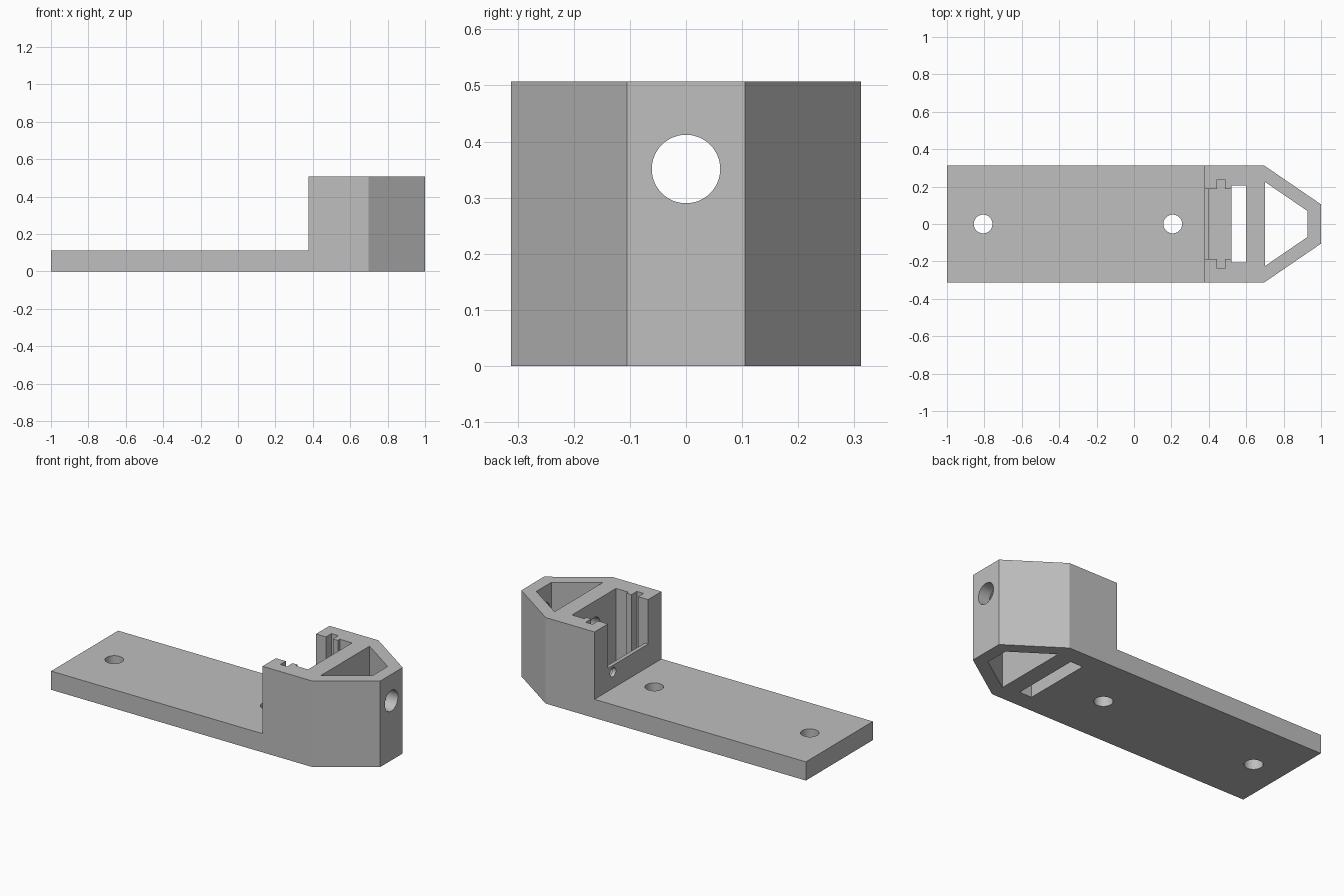
import bpy, bmesh
from mathutils import Matrix, Vector

if "Cube" in bpy.data.objects:
    bpy.data.objects.remove(bpy.data.objects["Cube"])

grey = bpy.data.materials.new("light grey plastic")
grey.use_nodes = True
GREY = (0.52, 0.52, 0.52, 1)
grey.diffuse_color = GREY
grey.node_tree.nodes["Principled BSDF"].inputs["Base Color"].default_value = GREY

HALF = 0.312      # half width of the body
TOP = 0.507       # height of the raised head
PLATE = 0.11      # thickness of the base plate
FACE = 0.378      # where the head rises from the plate
SEAM = 0.60       # joint between holder and nose


def link(name, bm):
    bmesh.ops.recalc_face_normals(bm, faces=bm.faces)
    mesh = bpy.data.meshes.new(name)
    bm.to_mesh(mesh)
    bm.free()
    mesh.materials.append(grey)
    obj = bpy.data.objects.new(name, mesh)
    bpy.context.collection.objects.link(obj)
    return obj


def prism(name, half_outline, z0, z1):
    """Extrude an outline mirrored across the length axis."""
    outline = half_outline + [(x, -y) for x, y in reversed(half_outline)]
    bm = bmesh.new()
    face = bm.faces.new([bm.verts.new((x, y, z0)) for x, y in outline])
    grown = bmesh.ops.extrude_face_region(bm, geom=[face])["geom"]
    bmesh.ops.translate(bm, vec=(0, 0, z1 - z0),
                        verts=[v for v in grown if isinstance(v, bmesh.types.BMVert)])
    return link(name, bm)


def box(name, x0, x1, half, z0, z1):
    return prism(name, [(x0, half), (x1, half)], z0, z1)


def rod(name, centre, radius, length, along_x=False):
    bm = bmesh.new()
    turn = Matrix.Rotation(1.570796, 4, "Y") if along_x else Matrix()
    bmesh.ops.create_cone(bm, cap_ends=True, segments=48, radius1=radius, radius2=radius,
                          depth=length, matrix=Matrix.Translation(Vector(centre)) @ turn)
    return link(name, bm)


def cut(obj, cutters):
    bpy.ops.object.select_all(action="DESELECT")
    bpy.context.view_layer.objects.active = obj
    obj.select_set(True)
    for c in cutters:
        c.hide_render = True
        mod = obj.modifiers.new("cut", "BOOLEAN")
        mod.operation = "DIFFERENCE"
        mod.solver = "EXACT"
        mod.object = c
        bpy.ops.object.modifier_apply(modifier=mod.name)
        bpy.data.objects.remove(c)
    bpy.ops.object.shade_smooth_by_angle(angle=0.5)


# Base plate with two mounting holes
plate = box("base_plate", -1, FACE, HALF, 0, PLATE)
cut(plate, [rod("mount_hole", (x, 0, 0), 0.05, 0.5) for x in (-0.807, 0.207)])

# Holder: open front above a lip, grooved pocket, slot through the floor, wire hole
holder = box("holder", FACE, SEAM, HALF, 0, TOP)
pocket = [(0.40, 0.187), (0.443, 0.187), (0.443, 0.238), (0.487, 0.238),
          (0.487, 0.187), (0.52, 0.187), (0.52, 0.205), (0.65, 0.205)]
cut(holder, [
    prism("pocket_cutter", pocket, PLATE, 1),
    box("opening_cutter", 0.3, 0.42, 0.187, 0.245, 1),
    box("slot_cutter", 0.52, 0.65, 0.205, -0.2, 0.3),
    rod("wire_cutter", (0.37, 0.14, 0.205), 0.027, 0.1, True),
])

# Tapered nose with a vertical window and a bore along its length
nose = prism("nose", [(SEAM, HALF), (0.697, HALF), (1, 0.105)], 0, TOP)
cut(nose, [
    prism("window_cutter", [(0.70, 0.225), (0.927, 0.07)], -0.2, 1),
    rod("bore_cutter", (0.8, 0, 0.351), 0.061, 0.8, True),
])
